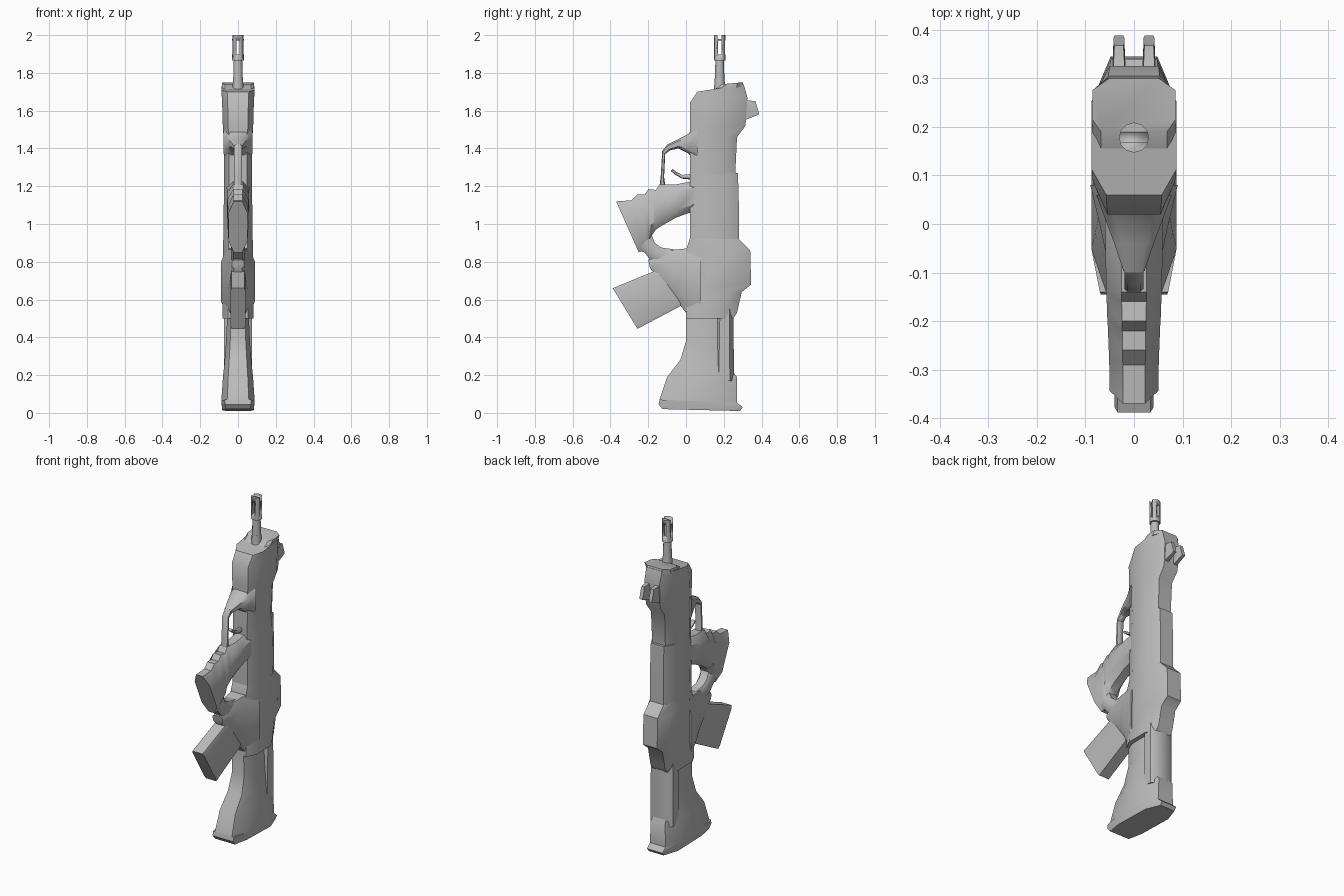
import bpy, bmesh
from mathutils import Vector

cube = bpy.data.objects.get("Cube")
if cube:
    bpy.data.objects.remove(cube)

GREY = (0.5, 0.5, 0.5, 1)
grey = bpy.data.materials.new("plain grey")
grey.use_nodes = True
grey.diffuse_color = GREY
grey.node_tree.nodes["Principled BSDF"].inputs["Base Color"].default_value = GREY


def finish(name, bm):
    """Turn the mesh into a grey, smoothly shaded object."""
    bmesh.ops.recalc_face_normals(bm, faces=bm.faces)
    mesh = bpy.data.meshes.new(name)
    bm.to_mesh(mesh)
    bm.free()
    mesh.materials.append(grey)
    part = bpy.data.objects.new(name, mesh)
    bpy.context.collection.objects.link(part)
    bpy.ops.object.select_all(action='DESELECT')
    part.select_set(True)
    bpy.context.view_layer.objects.active = part
    bpy.ops.object.shade_smooth_by_angle(angle=0.7)
    return part


def loft(name, sections, width, end_width=None, front=0.65, back=0.6, corner=0.22, x=0):
    """Skin eight-sided sections, each spanning two (y, z) points in the side profile.
    The half width runs from width to end_width; front and back narrow the two edges."""
    end_width = end_width or width
    bm = bmesh.new()
    rings = []
    for k, (ya, za, yb, zb) in enumerate(sections):
        w = width + (end_width - width) * k / (len(sections) - 1)
        a, b = Vector((x, ya, za)), Vector((x, yb, zb))
        half = [(0, w * front), (corner, w), (1 - corner, w), (1, w * back)]
        outline = half + [(t, -h) for t, h in reversed(half)]
        rings.append([bm.verts.new(a.lerp(b, t) + Vector((h, 0, 0))) for t, h in outline])
    for ring, following in zip(rings, rings[1:]):
        for i in range(len(ring)):
            bm.faces.new((ring[i - 1], ring[i], following[i], following[i - 1]))
    bm.faces.new(rings[0])
    bm.faces.new(rings[-1])
    return finish(name, bm)


def level(z, front_y, back_y):
    """A horizontal section."""
    return (front_y, z, back_y, z)


def tube(name, y, bottom, top, radius, top_radius):
    bm = bmesh.new()
    bmesh.ops.create_cone(bm, segments=12, radius1=radius, radius2=top_radius,
                          depth=top - bottom, cap_ends=True)
    bmesh.ops.translate(bm, verts=bm.verts, vec=(0, y, (bottom + top) / 2))
    return finish(name, bm)


def cut(part, size, centre):
    """Cut a box out of a part."""
    bm = bmesh.new()
    bmesh.ops.create_cube(bm, size=1)
    bmesh.ops.scale(bm, verts=bm.verts, vec=size)
    bmesh.ops.translate(bm, verts=bm.verts, vec=centre)
    cutter = finish("slot_cutter", bm)
    cutter.hide_render = True
    mod = part.modifiers.new("slot", 'BOOLEAN')
    mod.operation, mod.object, mod.solver = 'DIFFERENCE', cutter, 'EXACT'
    bpy.context.view_layer.objects.active = part
    bpy.ops.object.modifier_apply(modifier=mod.name)
    bpy.data.objects.remove(cutter)


# Receiver with the raised cheek piece, then the slimmer middle
loft("receiver", [
    level(0.5, 0, 0.25),
    level(0.53, 0, 0.27),
    level(0.64, 0, 0.295),
    level(0.68, 0, 0.345),
    level(0.86, 0, 0.34),
    level(0.92, 0.02, 0.28),
], width=0.083, end_width=0.078)
loft("middle_body", [
    level(0.9, 0.02, 0.28),
    level(1.1, 0.02, 0.28),
    level(1.27, 0.02, 0.275),
], width=0.078, end_width=0.073)

# Fore end, widening towards the muzzle
loft("fore_end", [
    level(1.25, 0.02, 0.26),
    level(1.46, 0.02, 0.27),
    level(1.52, 0.02, 0.315),
    (0.02, 1.64, 0.325, 1.67),
    (0.06, 1.7, 0.305, 1.74),
], width=0.073, end_width=0.088)
loft("front_cap", [
    (0.12, 1.69, 0.305, 1.73),
    (0.19, 1.74, 0.3, 1.75),
], width=0.085, front=0.8)

# Magazine well reaching forward, and the magazine
loft("magazine_well", [
    (0.08, 0.88, 0.08, 0.51),
    (0, 0.87, 0, 0.53),
    (-0.1, 0.86, -0.04, 0.58),
    (-0.2, 0.81, -0.19, 0.765),
], width=0.09, end_width=0.033)
loft("magazine", [
    (-0.08, 0.79, 0, 0.58),
    (-0.12, 0.77, -0.03, 0.565),
    (-0.388, 0.66, -0.257, 0.445),
], width=0.04, front=0.85, back=0.85, corner=0.08)

# Pistol grip with finger swells along its front edge
loft("grip", [
    (0.05, 1.23, 0.05, 1.07),
    (-0.05, 1.21, -0.05, 1.035),
    (-0.14, 1.21, -0.13, 0.99),
    (-0.16, 1.18, -0.16, 0.97),
    (-0.2, 1.185, -0.18, 0.94),
    (-0.22, 1.155, -0.19, 0.9),
    (-0.26, 1.155, -0.21, 0.88),
    (-0.29, 1.125, -0.22, 0.86),
    (-0.37, 1.12, -0.25, 0.85),
], width=0.06, end_width=0.05, front=0.45, back=0.45)
loft("grip_bridge", [
    (-0.19, 0.96, -0.25, 0.86),
    (-0.165, 0.9, -0.22, 0.85),
    (-0.13, 0.875, -0.19, 0.81),
    (-0.06, 0.865, -0.1, 0.77),
], width=0.038)

# Trigger guard: a tapering arm, then a thin post; and the trigger
loft("guard_arm", [
    (0.06, 1.53, 0.06, 1.33),
    (0.01, 1.475, 0.01, 1.375),
    (-0.04, 1.45, -0.04, 1.4),
    (-0.1, 1.42, -0.085, 1.39),
], width=0.078, end_width=0.022)
loft("guard_post", [
    (-0.1, 1.42, -0.085, 1.39),
    (-0.126, 1.385, -0.11, 1.37),
    level(1.25, -0.134, -0.116),
    level(1.19, -0.142, -0.108),
], width=0.02)
loft("trigger", [
    (0.03, 1.265, 0.03, 1.235),
    (-0.02, 1.26, -0.02, 1.24),
    (-0.05, 1.275, -0.056, 1.26),
    (-0.07, 1.29, -0.08, 1.28),
], width=0.012)

# Shoulder stock: flared foot, narrowing neck and rear tube
loft("stock_foot", [
    (-0.125, 0.02, 0.285, 0.01),
    (-0.145, 0.045, 0.3, 0.03),
    (-0.14, 0.07, 0.27, 0.055),
], width=0.083, end_width=0.088, front=0.8)
loft("stock_neck", [
    (-0.14, 0.07, 0.27, 0.055),
    (-0.1, 0.19, 0.27, 0.19),
    (-0.03, 0.28, 0.25, 0.215),
    level(0.38, 0, 0.24),
    level(0.56, 0, 0.24),
], width=0.088, end_width=0.055)
loft("stock_tube", [
    level(0.17, 0.15, 0.255),
    level(0.55, 0.16, 0.25),
], width=0.075)

# Barrel and slotted muzzle
AXIS = 0.178
tube("barrel_collar", AXIS, 1.68, 1.77, 0.032, 0.026)
tube("barrel", AXIS, 1.75, 1.88, 0.026, 0.022)
muzzle = tube("muzzle", AXIS, 1.865, 2, 0.031, 0.031)
cut(muzzle, (0.018, 0.1, 0.075), (0, AXIS, 1.935))
cut(muzzle, (0.1, 0.018, 0.075), (0, AXIS, 1.935))
cut(muzzle, (0.1, 0.02, 0.04), (0, AXIS, 2))

# Sight ears on the back, mirrored
for name, side in (("left_sight_ear", 1), ("right_sight_ear", -1)):
    loft(name, [
        (0.29, 1.67, 0.29, 1.54),
        (0.325, 1.655, 0.325, 1.555),
        (0.368, 1.65, 0.388, 1.58),
    ], width=0.016, end_width=0.011, front=0.85, back=0.85, x=side * 0.031)
